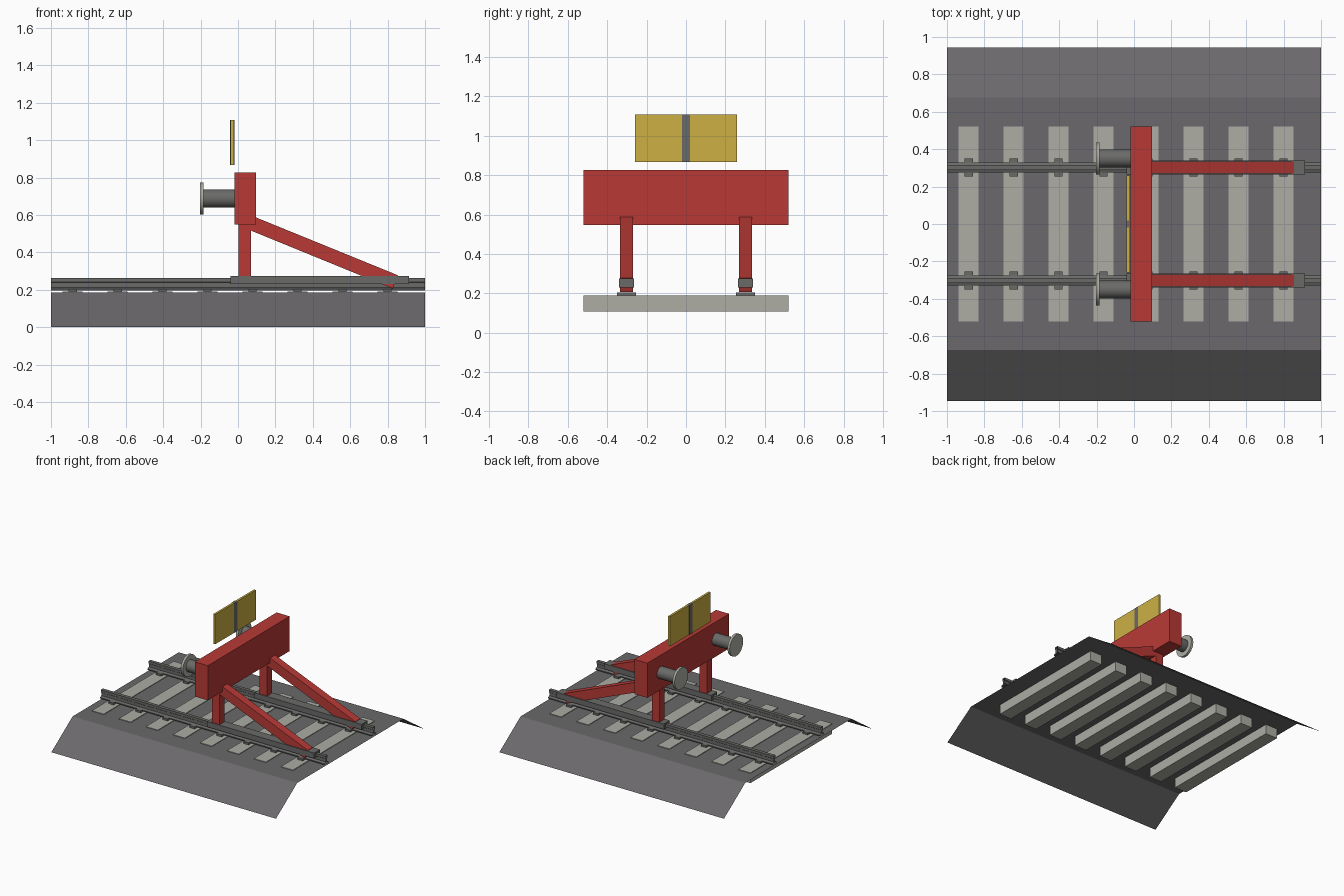
import bpy, bmesh, math
from mathutils import Matrix

if "Cube" in bpy.data.objects:
    bpy.data.objects.remove(bpy.data.objects["Cube"])


def material(name, rgb):
    m = bpy.data.materials.new(name)
    lin = [((c / 255 + 0.055) / 1.055) ** 2.4 for c in rgb]
    m.diffuse_color = (*lin, 1)
    m.use_nodes = True
    m.node_tree.nodes["Principled BSDF"].inputs["Base Color"].default_value = m.diffuse_color
    return m


GRAVEL = material("gravel_grey", (107, 105, 107))
CONCRETE = material("pale_concrete", (173, 173, 165))
STEEL = material("steel_grey", (106, 106, 105))
RED = material("signal_red", (184, 58, 54))
YELLOW = material("sign_yellow", (204, 176, 68))


def finish(name, bm, mat):
    me = bpy.data.meshes.new(name)
    bm.to_mesh(me)
    bm.free()
    me.materials.append(mat)
    ob = bpy.data.objects.new(name, me)
    bpy.context.collection.objects.link(ob)
    return ob


def box(name, mat, x, y, z):
    """Box from (min, max) ranges."""
    bm = bmesh.new()
    bmesh.ops.create_cube(bm, size=1)
    for v in bm.verts:
        v.co = [r[0] + (c + 0.5) * (r[1] - r[0]) for c, r in zip(v.co, (x, y, z))]
    return finish(name, bm, mat)


def sweep_x(name, mat, profile, closed, y0=0.0):
    """Open-ended sheet: a (y, z) profile extruded along the track."""
    bm = bmesh.new()
    rows = [[bm.verts.new((x, y0 + y, z)) for y, z in profile] for x in (-1, 1)]
    n = len(profile)
    for i in range(n if closed else n - 1):
        j = (i + 1) % n
        bm.faces.new((rows[0][i], rows[1][i], rows[1][j], rows[0][j]))
    return finish(name, bm, mat)


def cylinder(name, mat, x0, x1, r, y, z):
    bm = bmesh.new()
    bmesh.ops.create_cone(bm, cap_ends=True, segments=32, radius1=r, radius2=r, depth=x1 - x0)
    bm.transform(Matrix.Translation(((x0 + x1) / 2, y, z)) @ Matrix.Rotation(math.pi / 2, 4, 'Y'))
    for f in bm.faces:
        f.smooth = len(f.verts) == 4
    for e in bm.edges:
        e.smooth = all(f.smooth for f in e.link_faces)
    return finish(name, bm, mat)


def brace(name, y, hw):
    """Slanted strut from the beam down to the rail."""
    profile = [(0.04, 0.61), (0.855, 0.278), (0.827, 0.207), (0.012, 0.54)]
    bm = bmesh.new()
    f = bm.faces.new([bm.verts.new((x, y - hw, z)) for x, z in profile])
    ext = bmesh.ops.extrude_face_region(bm, geom=[f])
    verts = [g for g in ext["geom"] if isinstance(g, bmesh.types.BMVert)]
    bmesh.ops.translate(bm, verts=verts, vec=(0, 2 * hw, 0))
    bmesh.ops.recalc_face_normals(bm, faces=bm.faces)
    return finish(name, bm, RED)


# Ballast bed: thin open sheet
sweep_x("ballast_bed", GRAVEL,
        [(-0.945, 0), (-0.675, 0.185), (0.675, 0.185), (0.945, 0)], False)

# Sleepers with rail chairs
for i in range(8):
    cx = -0.884 + 0.2405 * i
    box(f"sleeper_{i}", CONCRETE, (cx - 0.053, cx + 0.053), (-0.52, 0.52), (0.107, 0.19))
    for s in (-1, 1):
        box(f"rail_chair_{i}", STEEL, (cx - 0.022, cx + 0.022),
            (s * 0.302 - 0.049, s * 0.302 + 0.049), (0.188, 0.205))

# Rail section, right half then mirrored
half = [(0.026, 0.197), (0.026, 0.205), (0.007, 0.213), (0.007, 0.238), (0.014, 0.243), (0.014, 0.262)]
rail = half + [(-y, z) for y, z in reversed(half)]
rail.reverse()

for s, side in ((-1, "near"), (1, "far")):
    y = s * 0.302
    sweep_x(f"rail_{side}", STEEL, rail[::-1], True, y).data.flip_normals()
    # Clamp, post and strut on each rail
    box(f"rail_clamp_{side}", STEEL, (-0.04, 0.915), (y - 0.038, y + 0.038), (0.23, 0.274))
    box(f"post_{side}", RED, (0.004, 0.07), (y - 0.032, y + 0.032), (0.262, 0.56))
    brace(f"brace_{side}", y, 0.032)
    # Buffers
    cylinder(f"buffer_barrel_{side}", STEEL, -0.19, -0.01, 0.048, s * 0.35, 0.688)
    cylinder(f"buffer_disc_{side}", CONCRETE, -0.204, -0.185, 0.086, s * 0.35, 0.688)
    # Sign panel halves
    box(f"sign_panel_{side}", YELLOW, (-0.039, -0.022),
        tuple(sorted((s * 0.018, s * 0.258))), (0.868, 1.107))

# Sign centre strip and cross beam
box("sign_strip", STEEL, (-0.043, -0.02), (-0.02, 0.02), (0.868, 1.107))
box("cross_beam", RED, (-0.02, 0.096), (-0.52, 0.52), (0.548, 0.827))
